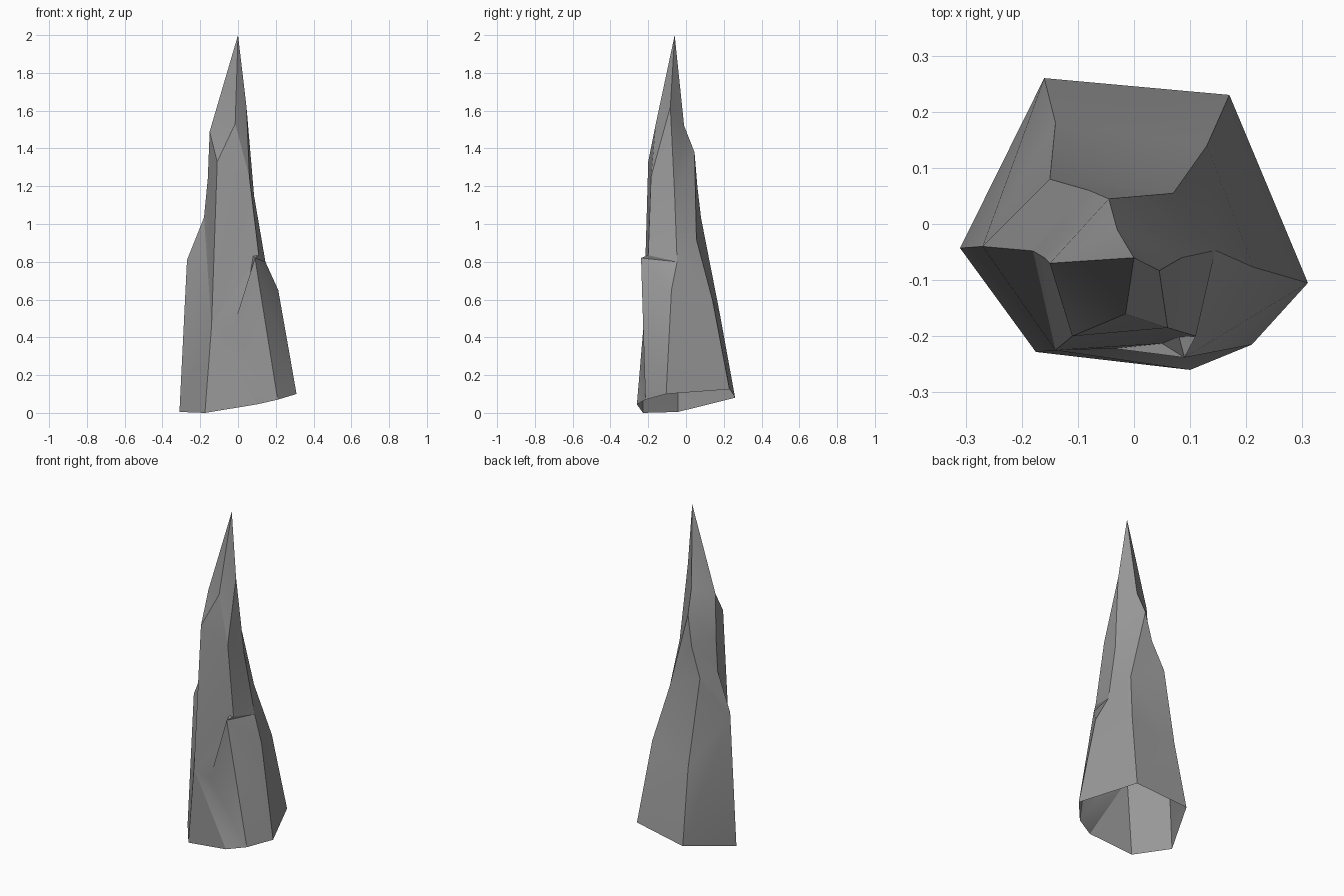
import bpy, bmesh
from math import radians

if "Cube" in bpy.data.objects:
    bpy.data.objects.remove(bpy.data.objects["Cube"])

apex = (0, -.06, 2)

# Shared corner points around the chipped front
rim_front = (.10, -.26, .045)
rim_right = (.21, -.215, .07)
notch_low = (-.035, -.222, .42)
notch_mid = (.05, -.213, .65)
notch_top = (.08, -.2, .83)
ledge_tip = (.09, -.238, .82)
ledge_end = (.11, -.2, .835)
chip = (-.14, -.225, .46)

# Ridges running from the open rim to the tip
peak_back = [(-.045, .045, 1.38), (-.03, -.01, 1.52), apex]
peak_right = [(.06, -.185, 1.25), (.045, -.083, 1.62), apex]
back_left = [(-.16, .26, .08), (-.14, .18, .52), (-.15, .08, 1.03), (-.08, .06, 1.2)] + peak_back
back_right = [(.17, .23, .125), (.13, .14, .6), (.07, .055, .92)] + peak_back
right = [(.31, -.105, .1), (.213, -.077, .65), (.145, -.047, .8),
         (.085, -.06, 1.15), (.045, -.083, 1.62), apex]
front_right = [rim_right, ledge_tip, ledge_end] + peak_right
notch = [notch_low, notch_mid, notch_top, ledge_end] + peak_right
front = [chip, (-.11, -.2, 1.33), (-.015, -.16, 1.53), apex]
front_left = [(-.175, -.228, 0)] + front
left = [(-.31, -.043, .005), (-.27, -.04, .81), (-.18, -.048, 1.035),
        (-.16, -.06, 1.24), (-.15, -.07, 1.49), apex]

bm = bmesh.new()
verts = {}


def face(*points):
    """Add a face, sharing corners and skipping collapsed ones."""
    pts = list(dict.fromkeys(points))
    if len(pts) < 3:
        return
    for p in pts:
        if p not in verts:
            verts[p] = bm.verts.new(p)
    vs = [verts[p] for p in pts]
    if bm.faces.get(vs) is None:
        bm.faces.new(vs)


def strip(a, b):
    """Zip two ridges together, always climbing the lower one."""
    i = j = 0
    while i < len(a) - 1 or j < len(b) - 1:
        if j == len(b) - 1 or (i < len(a) - 1 and a[i + 1][2] <= b[j + 1][2]):
            face(a[i], b[j], a[i + 1])
            i += 1
        else:
            face(a[i], b[j], b[j + 1])
            j += 1


# Rock walls
for a, b in ((right, back_right), (back_right, back_left), (back_left, left[1:]),
             (left, front_left), (front, notch), (front_right[1:], right)):
    strip(a, b)
face(back_left[0], left[0], left[1])
face(rim_right, right[0], ledge_tip)

# Chipped slab and ledge on the front
face(notch_top, ledge_end, ledge_tip)
face(notch_mid, notch_top, ledge_tip)
face(notch_low, notch_mid, ledge_tip)
face(notch_low, ledge_tip, rim_right)
face(chip, notch_low, rim_right)
face(chip, rim_right, rim_front)
face(front_left[0], rim_front, chip)

bmesh.ops.recalc_face_normals(bm, faces=bm.faces)
mesh = bpy.data.meshes.new("rock_spire")
bm.to_mesh(mesh)
bm.free()

# Soft shading across shallow folds, crisp ridges elsewhere
mesh.shade_smooth()
mesh.set_sharp_from_angle(angle=radians(25))

# Dark stone
stone = bpy.data.materials.new("stone")
stone.diffuse_color = (.31, .31, .31, 1)
stone.use_nodes = True
stone.node_tree.nodes["Principled BSDF"].inputs["Base Color"].default_value = stone.diffuse_color
mesh.materials.append(stone)

spire = bpy.data.objects.new("rock_spire", mesh)
bpy.context.collection.objects.link(spire)
